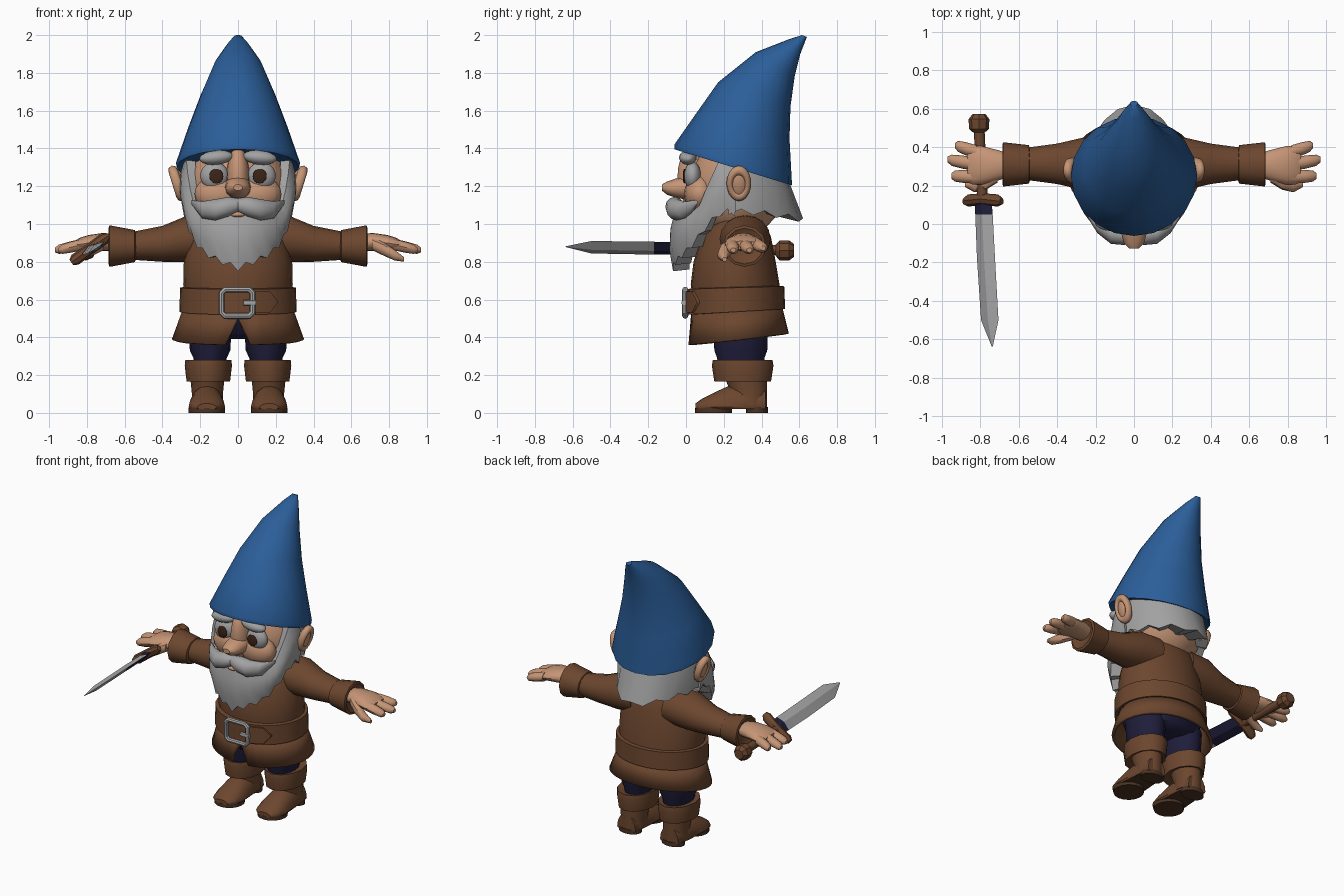
import bpy, bmesh, math
from mathutils import Vector as V
from math import sin, cos, pi, radians

if "Cube" in bpy.data.objects:
    bpy.data.objects.remove(bpy.data.objects["Cube"])


def material(name, rgb):
    m = bpy.data.materials.new(name)
    m.diffuse_color = (*rgb, 1)
    m.use_nodes = True
    m.node_tree.nodes["Principled BSDF"].inputs["Base Color"].default_value = m.diffuse_color
    return m


BLUE = material("hat_blue", (0.024, 0.112, 0.32))
BROWN = material("leather_brown", (0.15, 0.062, 0.028))
SOLE = material("sole_brown", (0.07, 0.032, 0.016))
SKIN = material("skin", (0.56, 0.30, 0.18))
GREY = material("hair_grey", (0.36, 0.36, 0.36))
NAVY = material("trouser_navy", (0.014, 0.013, 0.045))
STEEL = material("steel", (0.39, 0.39, 0.40))
DARK = material("pupil_brown", (0.045, 0.017, 0.009))


def smooth(ob, mat, angle=40):
    ob.data.materials.clear()
    ob.data.materials.append(mat)
    bpy.ops.object.select_all(action='DESELECT')
    ob.select_set(True)
    bpy.context.view_layer.objects.active = ob
    bpy.ops.object.shade_smooth_by_angle(angle=radians(angle))
    return ob


def skin(name, mat, rings, caps=True, angle=40):
    """Bridge a list of closed point loops into one surface."""
    bm = bmesh.new()
    loops = [[bm.verts.new(p) for p in r] for r in rings]
    n = len(loops[0])
    for a, b in zip(loops, loops[1:]):
        for i in range(n):
            j = (i + 1) % n
            bm.faces.new((a[i], a[j], b[j], b[i]))
    if caps:
        bm.faces.new(loops[0])
        bm.faces.new(loops[-1])
    bmesh.ops.recalc_face_normals(bm, faces=bm.faces[:])
    me = bpy.data.meshes.new(name)
    bm.to_mesh(me)
    bm.free()
    ob = bpy.data.objects.new(name, me)
    bpy.context.collection.objects.link(ob)
    return smooth(ob, mat, angle)


def ring(c, u, v, n=16):
    c, u, v = V(c), V(u), V(v)
    return [c + u * cos(2 * pi * i / n) + v * sin(2 * pi * i / n) for i in range(n)]


def xring(x, y, z, ry, rz, n=16):
    return ring((x, y, z), (0, ry, 0), (0, 0, rz), n)


def yring(x, y, z, rx, rz, n=16):
    return ring((x, y, z), (rx, 0, 0), (0, 0, rz), n)


def zring(x, y, z, rx, ry, n=16):
    return ring((x, y, z), (rx, 0, 0), (0, ry, 0), n)


def fbring(yf, zf, yb, zb, rx, n=16):
    """Tilted ring given by its front and back points and half width."""
    return ring((0, (yf + yb) / 2, (zf + zb) / 2), (rx, 0, 0), (0, (yf - yb) / 2, (zf - zb) / 2), n)


def ball(name, mat, c, r, rot=(0, 0, 0), seg=16):
    bpy.ops.mesh.primitive_uv_sphere_add(segments=seg, ring_count=10, location=c, rotation=rot)
    ob = bpy.context.object
    ob.name, ob.scale = name, r
    return smooth(ob, mat, 60)


def shell(name, cy, side, spread, count, jag, top, bottom, profile):
    """Thick curtain of hair around the head with a jagged lower edge."""
    rings = []
    for i in range(count):
        a = radians(spread) * (2 * i / (count - 1) - 1)
        zt, zb = top(a), bottom(a) + (jag if i % 2 else 0)
        rings.append([V((0.28 * r * sin(a), cy + side * 0.28 * r * cos(a), zt + (zb - zt) * f))
                      for f, r in profile(a)])
    return skin(name, GREY, rings, angle=35)


# hat, bent backwards
skin("hat", BLUE, [fbring(*r, n=20) for r in (
    (-0.02, 1.40, 0.53, 1.22, 0.295), (-0.06, 1.395, 0.56, 1.205, 0.325), (-0.062, 1.42, 0.56, 1.23, 0.328),
    (0.05, 1.58, 0.548, 1.45, 0.262), (0.17, 1.75, 0.553, 1.62, 0.197), (0.37, 1.91, 0.575, 1.78, 0.125),
    (0.55, 1.98, 0.605, 1.90, 0.06), (0.615, 2.0, 0.64, 1.99, 0.02))])

# head and face
ball("head", SKIN, (0, 0.27, 1.2), (0.27, 0.25, 0.28), seg=24)
ball("nose_bridge", SKIN, (0, 0.035, 1.25), (0.06, 0.08, 0.16))
skin("nose", SKIN, [yring(0, y, z, rx, rz, 12) for y, z, rx, rz in (
    (0.03, 1.195, 0.07, 0.07), (-0.05, 1.19, 0.066, 0.052), (-0.1, 1.19, 0.052, 0.035), (-0.128, 1.193, 0.025, 0.016))])
ball("lower_lip", SKIN, (0, -0.03, 1.05), (0.05, 0.05, 0.02))
for s in (-1, 1):
    ball("cheek", SKIN, (s * 0.1, 0.075, 1.16), (0.13, 0.085, 0.1))
    ball("eye", GREY, (s * 0.125, 0.035, 1.255), (0.075, 0.046, 0.073))
    ball("pupil", DARK, (s * 0.115, -0.009, 1.253), (0.037, 0.008, 0.039))
    ball("eyebrow", GREY, (s * 0.115, 0.01, 1.352), (0.09, 0.047, 0.038), (0, s * 0.1, 0))
    ball("ear", SKIN, (s * 0.31, 0.28, 1.21), (0.035, 0.05, 0.085), (0, s * 0.28, 0))
    bpy.ops.mesh.primitive_torus_add(major_segments=20, minor_segments=8, major_radius=0.066, minor_radius=0.025,
                                     location=(s * 0.323, 0.28, 1.215), rotation=(0, pi / 2 + s * 0.3, 0))
    bpy.context.object.name = "ear_rim"
    bpy.context.object.scale = (1.08, 0.72, 1)
    smooth(bpy.context.object, SKIN, 60)
    skin("moustache", GREY, [xring(s * x, y, z, r * 0.95, r, 12) for x, y, z, r in (
        (0, -0.055, 1.1, 0.036), (0.05, -0.06, 1.092, 0.052), (0.12, -0.05, 1.075, 0.056),
        (0.19, -0.005, 1.075, 0.045), (0.245, 0.05, 1.115, 0.012))])

# beard and back hair
shell("beard", 0.22, -1, 98, 25, 0.03,
      lambda a: 1.07 + 0.29 * min(1, max(0, (abs(a) - 0.95) / 0.5)),
      lambda a: 0.75 + 0.12 * abs(sin(a)) + 0.18 * sin(a) ** 6,
      lambda a: ((0, 0.82), (0, 0.99), (0.3, 1.08), (0.65, 1.1), (1, 1.03), (0.97, 0.72)))
shell("back_hair", 0.25, 1, 95, 15, 0.03,
      lambda a: 1.31,
      lambda a: 1.0 + 0.05 * abs(sin(a)) - 0.03 * (abs(a) < 0.1) + 0.03 * (abs(a) < 0.1),
      lambda a: ((0, 0.8), (0, 0.95), (0.45, 1.03 + 0.08 * max(0, cos(a)) ** 4),
                 (1, 1 + 0.32 * max(0, cos(a)) ** 5), (0.82, 0.5)))

# tunic, belt and skirt
skin("tunic", BROWN, [fbring(*r, n=24) for r in (
    (0.04, 0.58, 0.5, 0.58, 0.28), (0.025, 0.68, 0.495, 0.68, 0.29), (0.04, 0.80, 0.475, 0.80, 0.287),
    (0.08, 0.93, 0.45, 0.93, 0.26), (0.14, 1.01, 0.42, 1.01, 0.23), (0.2, 1.06, 0.39, 1.06, 0.14))])
skin("belt", BROWN, [fbring(*r, n=32) for r in (
    (0.04, 0.52, 0.49, 0.55, 0.28), (0.0, 0.52, 0.525, 0.55, 0.31), (0.0, 0.655, 0.52, 0.67, 0.307),
    (0.04, 0.66, 0.48, 0.675, 0.28))])
skirt_rings = [fbring(0.03, 0.56, 0.505, 0.58, 0.285, 32), fbring(0.008, 0.36, 0.545, 0.42, 0.35, 32)]
notch = min(skirt_rings[1], key=lambda p: p.y)
notch.y, notch.z = 0.026, 0.50
skirt = skin("skirt", BROWN, skirt_rings, caps=False)
solid = skirt.modifiers.new("thickness", 'SOLIDIFY')
solid.thickness, solid.offset = 0.02, -1

# belt end, following the belt's curve
end = []
for x, h in ((0.06, 0.055), (0.11, 0.057), (0.17, 0.055), (0.21, 0.006)):
    y = 0.262 - 0.262 * math.sqrt(1 - (x / 0.31) ** 2)
    end.append([(x, y - 0.012, 0.587 - h), (x, y - 0.012, 0.587 + h), (x, y + 0.02, 0.587 + h), (x, y + 0.02, 0.587 - h)])
skin("belt_end", BROWN, end)

# buckle frame and prong
curve = bpy.data.curves.new("buckle", 'CURVE')
curve.dimensions, curve.bevel_depth, curve.bevel_resolution = '3D', 0.016, 2
line = curve.splines.new('POLY')
corners = [(sx * (0.082 - dx), sz * (0.07 - dz)) for sx, sz, o in ((1, 1, 0), (-1, 1, 1), (-1, -1, 0), (1, -1, 1))
           for dx, dz in (((0, 0.018), (0.018, 0)) if not o else ((0.018, 0), (0, 0.018)))]
line.points.add(len(corners) - 1)
for p, (x, z) in zip(line.points, corners):
    p.co = (x - 0.005, -0.004, z + 0.583, 1)
line.use_cyclic_u = True
buckle = bpy.data.objects.new("buckle", curve)
bpy.context.collection.objects.link(buckle)
bpy.context.view_layer.objects.active = buckle
bpy.ops.object.select_all(action='DESELECT')
buckle.select_set(True)
bpy.ops.object.convert(target='MESH')
smooth(bpy.context.object, STEEL)
skin("buckle_prong", STEEL, [xring(x, -0.012, 0.583, 0.013, 0.015, 8) for x in (0.03, 0.095)])

# trousers, boots, arms and hands
skin("trouser_seat", NAVY, [zring(0, 0.27, z, rx, ry, 20) for z, rx, ry in (
    (0.39, 0.15, 0.14), (0.42, 0.24, 0.19), (0.5, 0.26, 0.225), (0.56, 0.25, 0.2))])
for s in (-1, 1):
    skin("trouser_leg", NAVY, [zring(s * 0.148, 0.29, z, rx, ry) for z, rx, ry in (
        (0.22, 0.085, 0.12), (0.29, 0.088, 0.125), (0.33, 0.107, 0.14), (0.46, 0.115, 0.145))])
    skin("boot_cuff", BROWN, [zring(s * 0.157, 0.3, z, rx, ry, 12) for z, rx, ry in (
        (0.175, 0.085, 0.11), (0.165, 0.115, 0.15), (0.25, 0.125, 0.163), (0.28, 0.122, 0.158), (0.27, 0.09, 0.125))])
    skin("boot_shaft", BROWN, [zring(s * 0.162, y, z, rx, ry) for z, y, rx, ry in (
        (0.03, 0.335, 0.085, 0.095), (0.1, 0.335, 0.082, 0.095), (0.2, 0.315, 0.092, 0.115))])
    foot = [yring(s * 0.165, y, 0.03, rx, rz) for y, rx, rz in (
        (0.05, 0.05, 0.02), (0.085, 0.085, 0.045), (0.15, 0.097, 0.078), (0.22, 0.093, 0.11),
        (0.32, 0.085, 0.13), (0.42, 0.07, 0.1))]
    for p in sum(foot, []):
        p.z = max(p.z, 0.02)
    boot = skin("boot_foot", BROWN, foot)
    boot.data.materials.append(SOLE)
    for f in boot.data.polygons:
        f.material_index = int(f.normal.z < -0.7)
    skin("boot_sole", SOLE, [zring(s * 0.165, 0.145, z, 0.096, 0.098) for z in (0, 0.025)])
    skin("boot_heel", SOLE, [zring(s * 0.165, 0.375, z, 0.08, 0.058) for z in (0, 0.03)])
    skin("sleeve", BROWN, [xring(s * x, 0.313, z, ry, rz) for x, z, ry, rz in (
        (0.12, 0.93, 0.13, 0.12), (0.27, 0.922, 0.135, 0.122), (0.4, 0.895, 0.105, 0.095), (0.55, 0.885, 0.085, 0.075))])
    skin("sleeve_cuff", BROWN, [xring(s * x, 0.31, 0.883, ry, rz, 12) for x, ry, rz in (
        (0.54, 0.08, 0.07), (0.547, 0.1, 0.085), (0.68, 0.115, 0.11), (0.685, 0.1, 0.095), (0.665, 0.07, 0.06))])
    palm = skin("palm", SKIN, [xring(s * x, 0.305, z, ry, rz) for x, z, ry, rz in (
        (0.65, 0.9, 0.06, 0.045), (0.71, 0.905, 0.08, 0.048), (0.79, 0.9, 0.1, 0.042),
        (0.84, 0.892, 0.1, 0.034), (0.865, 0.888, 0.085, 0.022))])
    for y0, y1, tip, z1 in ((0.375, 0.408, 0.93, 0.872), (0.31, 0.335, 0.97, 0.862), (0.245, 0.25, 0.95, 0.862)):
        skin("finger", SKIN, [xring(s * (0.82 + (tip - 0.82) * f), y0 + (y1 - y0) * f, 0.892 + (z1 - 0.892) * f,
                                    r, r * 0.9, 10) for f, r in ((0, 0.035), (0.5, 0.034), (0.85, 0.029), (1, 0.014))])
    skin("thumb", SKIN, [xring(s * x, y, z, r, r, 10) for x, y, z, r in (
        (0.71, 0.25, 0.895, 0.035), (0.77, 0.215, 0.868, 0.037), (0.83, 0.195, 0.835, 0.03), (0.88, 0.205, 0.812, 0.012))])

# sword held level, its blade rolled about the long axis
roll = radians(36)
U, W = V((cos(roll), 0, sin(roll))), V((-sin(roll), 0, cos(roll)))
blade = skin("sword_blade", STEEL, [ring((x, y, z), U * w, W * w * 0.3, 4) for x, y, z, w in (
    (-0.785, 0.12, 0.87, 0.055), (-0.78, 0.05, 0.87, 0.056), (-0.77, -0.17, 0.872, 0.058),
    (-0.75, -0.5, 0.877, 0.056), (-0.737, -0.638, 0.88, 0.003))], angle=10)
blade.data.materials.append(NAVY)
for f in blade.data.polygons:
    if f.center.y > 0.05 or (f.center.y > -0.17 and f.normal.z < 0):
        f.material_index = 1
skin("sword_guard", BROWN, [ring(V((-0.785, 0.13 + dy, 0.867)) + U * t, W * r, (0, r, 0), 8) for t, r, dy in (
    (-0.12, 0.018, -0.012), (-0.095, 0.032, -0.008), (0, 0.03, 0), (0.095, 0.032, -0.008), (0.12, 0.018, -0.012))])
skin("sword_grip", BROWN, [yring(x, y, 0.862, 0.028, 0.028, 10) for x, y in ((-0.787, 0.12), (-0.806, 0.51))])
skin("sword_pommel", BROWN, [yring(-0.806, y, 0.86, r, r, 8) for y, r in (
    (0.475, 0.03), (0.495, 0.052), (0.545, 0.054), (0.572, 0.034))], angle=25)
